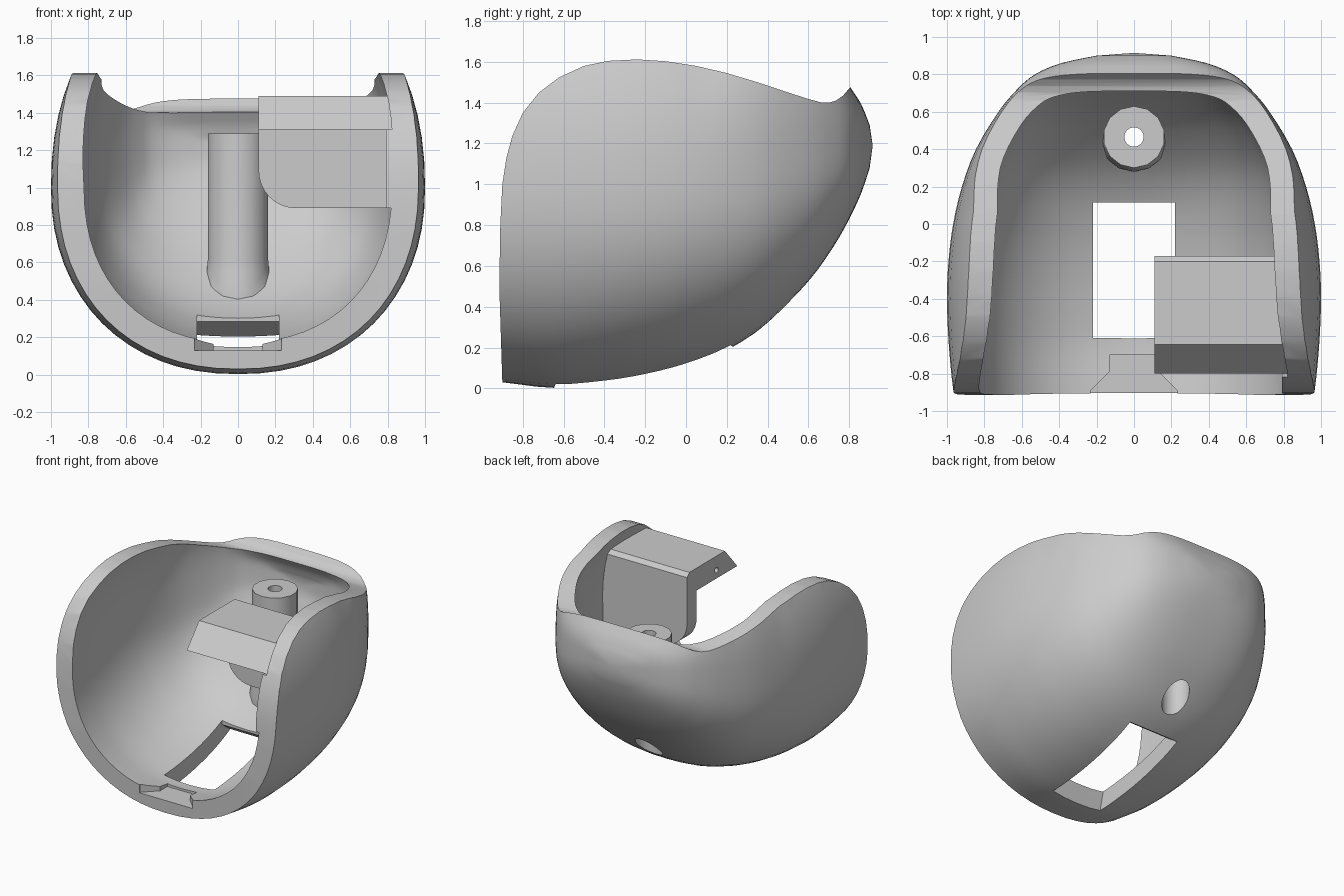
import bpy, bmesh, math
from mathutils import Vector

if "Cube" in bpy.data.objects:
    bpy.data.objects.remove(bpy.data.objects["Cube"])

# Sections along y: y, half width, bottom z, widest z, top z
ROWS = [(-1.18, .92, .06, 1.0, 2.17), (-.9, .965, .03, 1.0, 2.19), (-.65, .99, .003, 1.0, 2.19),
        (-.4, 1.0, .022, 1.0, 2.19), (-.2, .992, .055, 1.0, 2.19), (0, .967, .107, 1.0, 2.19),
        (.2, .92, .187, 1.02, 2.14), (.4, .845, .32, 1.05, 2.03), (.6, .725, .525, 1.1, 1.82),
        (.72, .625, .69, 1.14, 1.63), (.8, .53, .83, 1.17, 1.485), (.86, .39, .96, 1.18, 1.39),
        (.9, .2, 1.08, 1.2, 1.29)]


def new_object(name, bm):
    bmesh.ops.recalc_face_normals(bm, faces=bm.faces)
    me = bpy.data.meshes.new(name)
    bm.to_mesh(me)
    bm.free()
    ob = bpy.data.objects.new(name, me)
    bpy.context.collection.objects.link(ob)
    return ob


def rounded_rows(steps=3):
    out = []
    for i in range(len(ROWS) - 1):
        p = [Vector(ROWS[min(max(i + k, 0), len(ROWS) - 1)]) for k in (-1, 0, 1, 2)]
        for s in range(steps):
            t = s / steps
            out.append(0.5 * (2 * p[1] + (p[2] - p[0]) * t + (2 * p[0] - 5 * p[1] + 4 * p[2] - p[3]) * t * t
                              + (3 * p[1] - p[0] - 3 * p[2] + p[3]) * t ** 3))
    return out + [Vector(ROWS[-1])]


def egg(name, inset, n=64):
    bm = bmesh.new()
    rings = []
    for y, w, zb, zc, zt in rounded_rows():
        back = min(max((y - .1) / .7, 0), 1)
        e_up, e_low = 2.2 + 1.4 * back, 2.2 + .35 * back
        ring = []
        for k in range(n):
            a = 2 * math.pi * k / n
            c, s = math.cos(a), math.sin(a)
            p = 2 / (e_up if s > 0 else e_low)
            x = w * math.copysign(abs(c) ** p, c)
            z = zc + (zt - zc if s > 0 else zc - zb) * math.copysign(abs(s) ** p, s)
            ring.append(bm.verts.new((x, y, z)))
        rings.append(ring)
    for a, b in zip(rings, rings[1:]):
        for k in range(n):
            bm.faces.new((a[k], a[(k + 1) % n], b[(k + 1) % n], b[k]))
    tip = bm.verts.new((0, .915, 1.19))
    for k in range(n):
        bm.faces.new((rings[-1][k], rings[-1][(k + 1) % n], tip))
    bm.faces.new(rings[0])
    bmesh.ops.recalc_face_normals(bm, faces=bm.faces)
    if inset:
        bm.normal_update()
        # the wall gets a little thinner towards the top
        moves = [(v, v.normal * inset * (1 - .16 * min(max((v.co.z - 1) / .5, 0), 1))) for v in bm.verts]
        for v, d in moves:
            v.co -= d
    return new_object(name, bm)


def prism(name, pts, axis, lo, hi):
    """Extrude a 2D outline along an axis; outline uses the other two axes in order."""
    def put(p, h):
        q = list(p)
        q.insert(axis, h)
        return q
    bm = bmesh.new()
    a, b = ([bm.verts.new(put(p, h)) for p in pts] for h in (lo, hi))
    bm.faces.new(a)
    bm.faces.new(b)
    for i in range(len(pts)):
        j = (i + 1) % len(pts)
        bm.faces.new((a[i], a[j], b[j], b[i]))
    return new_object(name, bm)


def lathe(name, prof, x, y, n):
    bm = bmesh.new()
    rings = [[bm.verts.new((x + r * math.cos(2 * math.pi * (k + .5) / n), y + r * math.sin(2 * math.pi * (k + .5) / n), z))
              for k in range(n)] for r, z in prof]
    for a, b in zip(rings, rings[1:]):
        for k in range(n):
            bm.faces.new((a[k], a[(k + 1) % n], b[(k + 1) % n], b[k]))
    bm.faces.new(rings[0])
    bm.faces.new(rings[-1])
    return new_object(name, bm)


def rect(a0, a1, b0, b1):
    return [(a0, b0), (a1, b0), (a1, b1), (a0, b1)]


def boolean(ob, other, op):
    m = ob.modifiers.new("cut", 'BOOLEAN')
    m.operation, m.object, m.solver = op, other, 'EXACT'
    bpy.context.view_layer.objects.active = ob
    bpy.ops.object.modifier_apply(modifier=m.name)
    bpy.data.objects.remove(other)


# Shell: outer egg minus inner egg, with a thickened pad behind the bracket
shell = egg("shell", 0)
boolean(shell, egg("cavity", .14), 'DIFFERENCE')
boolean(shell, prism("pad", rect(.79, .88, -1.0, -.2), 2, .89, 1.31), 'UNION')

# Screw post with flared foot, trimmed to just inside the outer surface
post = lathe("post", [(.19, .1), (.185, .46), (.172, .54), (.165, .62), (.165, 1.29)], 0, .465, 14)
boolean(post, egg("post_trim", .02), 'INTERSECT')

# Side-on rim outline trims the open front and top
rim = [(-.88, -.2), (-.9, .03), (-.915, .5), (-.91, .8), (-.9, 1.0), (-.88, 1.13), (-.85, 1.24), (-.8, 1.35),
       (-.72, 1.45), (-.62, 1.525), (-.5, 1.58), (-.38, 1.605), (-.24, 1.612), (-.1, 1.603), (.05, 1.58),
       (.2, 1.545), (.35, 1.5), (.5, 1.45), (.6, 1.418), (.66, 1.402), (.7, 1.4), (.735, 1.41),
       (.77, 1.435), (.8, 1.47), (1.1, 1.75), (1.1, -.2)]
boolean(shell, prism("rim_trim", rim, 0, -1.2, 1.2), 'INTERSECT')
boolean(shell, post, 'UNION')

# Bracket: top slab with sloped nose, and hanging plate with a rounded corner
slab = prism("slab", [(-.8, 1.312), (-.645, 1.49), (-.2, 1.49), (-.17, 1.46), (-.17, 1.312)], 0, .11, .87)
arc = [(.31 - .2 * math.cos(t * math.pi / 16), 1.09 - .2 * math.sin(t * math.pi / 16)) for t in range(9)]
plate = prism("plate", arc + [(.9, .89), (.9, 1.4), (.11, 1.4)], 1, -.29, -.17)
boolean(slab, plate, 'UNION')
ring = [(-.54 + .022 * math.cos(k * math.pi / 6), 1.378 + .022 * math.sin(k * math.pi / 6)) for k in range(12)]
boolean(slab, prism("pin_hole", ring, 0, 0, .4), 'DIFFERENCE')
boolean(shell, slab, 'UNION')

# Openings: floor window with slanted ends, front latch notch, post bore and counterbore
window = [(-.67, -.1), (-.61, .15), (-.61, .6), (.115, .6), (.115, .285), (.235, .2), (.38, .097), (.38, -.1)]
boolean(shell, prism("window", window, 0, -.22, .22), 'DIFFERENCE')
notch = [(-.25, -1), (.25, -1), (.23, -.89), (.13, -.79), (.13, -.7), (-.13, -.7), (-.13, -.79), (-.23, -.89)]
boolean(shell, prism("notch", notch, 2, .13, .3), 'DIFFERENCE')
boolean(shell, lathe("bore", [(.1, 0), (.1, 1.1), (.052, 1.1), (.052, 1.5)], 0, .465, 20), 'DIFFERENCE')

# Smooth skin, crisp machined edges
bpy.ops.object.select_all(action='DESELECT')
shell.select_set(True)
bpy.context.view_layer.objects.active = shell
bpy.ops.object.shade_smooth_by_angle(angle=math.radians(28))
